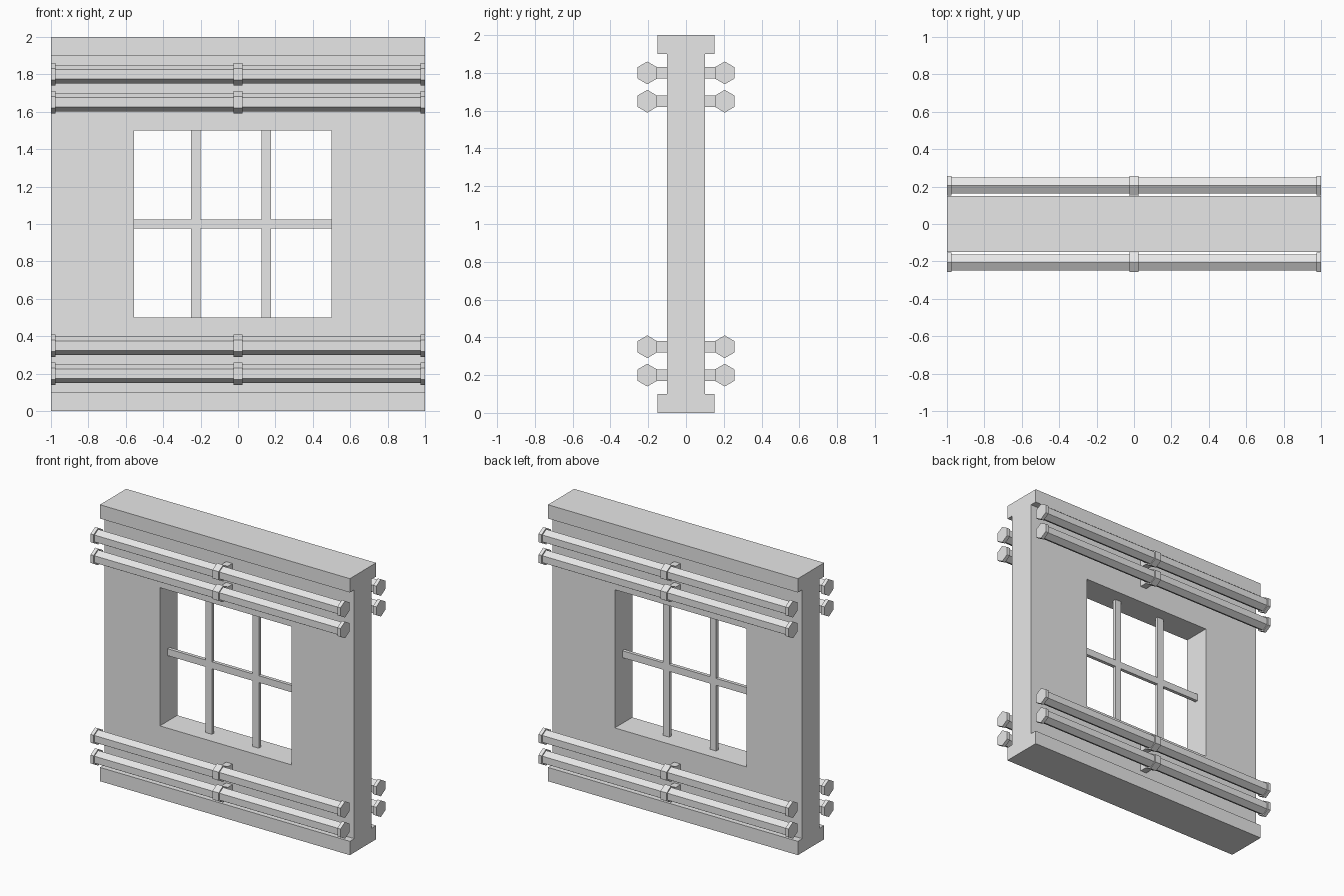
import bpy
import bmesh
from math import radians
from mathutils import Matrix

cube = bpy.data.objects.get("Cube")
if cube:
    bpy.data.objects.remove(cube, do_unlink=True)

grey = bpy.data.materials.new("plain grey")
grey.use_nodes = True
grey.diffuse_color = (0.8, 0.8, 0.8, 1)
grey.node_tree.nodes["Principled BSDF"].inputs["Base Color"].default_value = (0.8, 0.8, 0.8, 1)


def finish(name, bm):
    bmesh.ops.recalc_face_normals(bm, faces=bm.faces)
    mesh = bpy.data.meshes.new(name)
    bm.to_mesh(mesh)
    bm.free()
    mesh.materials.append(grey)
    obj = bpy.data.objects.new(name, mesh)
    bpy.context.scene.collection.objects.link(obj)
    return obj


def box(name, x, y, z):
    """Box given by its low and high limit on each axis."""
    bm = bmesh.new()
    size = [b - a for a, b in (x, y, z)]
    mid = [(a + b) / 2 for a, b in (x, y, z)]
    bmesh.ops.create_cube(bm, size=1, matrix=Matrix.Translation(mid) @ Matrix.Diagonal((*size, 1)))
    return finish(name, bm)


def hex_bar(name, x, y, z, radius):
    """Six-sided bar along x, with a corner pointing up."""
    bm = bmesh.new()
    place = Matrix.Translation(((x[0] + x[1]) / 2, y, z)) @ Matrix.Rotation(radians(90), 4, "Y")
    bmesh.ops.create_cone(bm, cap_ends=True, segments=6, radius1=radius, radius2=radius,
                          depth=x[1] - x[0], matrix=place @ Matrix.Rotation(radians(90), 4, "Z"))
    # Turn the section if a flat side came out on top
    if max(v.co.z for v in bm.verts) < z + radius * 0.95:
        bmesh.ops.rotate(bm, verts=bm.verts, cent=(0, y, z),
                         matrix=Matrix.Rotation(radians(30), 3, "X"))
    return finish(name, bm)


# Wall: an I-shaped section swept along x
half = [(0.15, 0), (0.15, 0.1), (0.1, 0.1), (0.1, 1.9), (0.15, 1.9), (0.15, 2)]
section = half + [(-y, z) for y, z in reversed(half)]
bm = bmesh.new()
end = bm.faces.new([bm.verts.new((-1, y, z)) for y, z in section])
swept = bmesh.ops.extrude_face_region(bm, geom=[end], use_keep_orig=True)
bmesh.ops.translate(bm, vec=(2, 0, 0),
                    verts=[g for g in swept["geom"] if isinstance(g, bmesh.types.BMVert)])
wall = finish("wall", bm)

# Window opening
left, right = -0.555, 0.5
cutter = box("window_cutter", (left, right), (-0.3, 0.3), (0.5, 1.5))
cutter.hide_render = True
cutter.hide_viewport = True
cut = wall.modifiers.new("window opening", "BOOLEAN")
cut.operation = "DIFFERENCE"
cut.solver = "EXACT"
cut.object = cutter

# Window bars
thick = (-0.0125, 0.0125)
for i, x in enumerate((-0.225, 0.15)):
    box(f"upright_window_bar_{i + 1}", (x - 0.025, x + 0.025), thick, (0.5, 1.5))
box("cross_window_bar", (left, right), thick, (0.975, 1.025))

# Pipes with collars and a middle bracket, on both faces
for side, face in ((-1, "front"), (1, "back")):
    for i, z in enumerate((0.2, 0.35, 1.65, 1.8)):
        label = f"{face}_{i + 1}"
        y = side * 0.205
        hex_bar(f"pipe_{label}", (-0.99, 0.99), y, z, 0.05)
        for place, x in (("right", (-1, -0.975)), ("middle", (-0.025, 0.025)), ("left", (0.975, 1))):
            hex_bar(f"{place}_collar_{label}", x, y, z, 0.06)
        box(f"bracket_{label}", (-0.025, 0.025), sorted((side * 0.09, side * 0.17)),
            (z - 0.03, z + 0.03))
